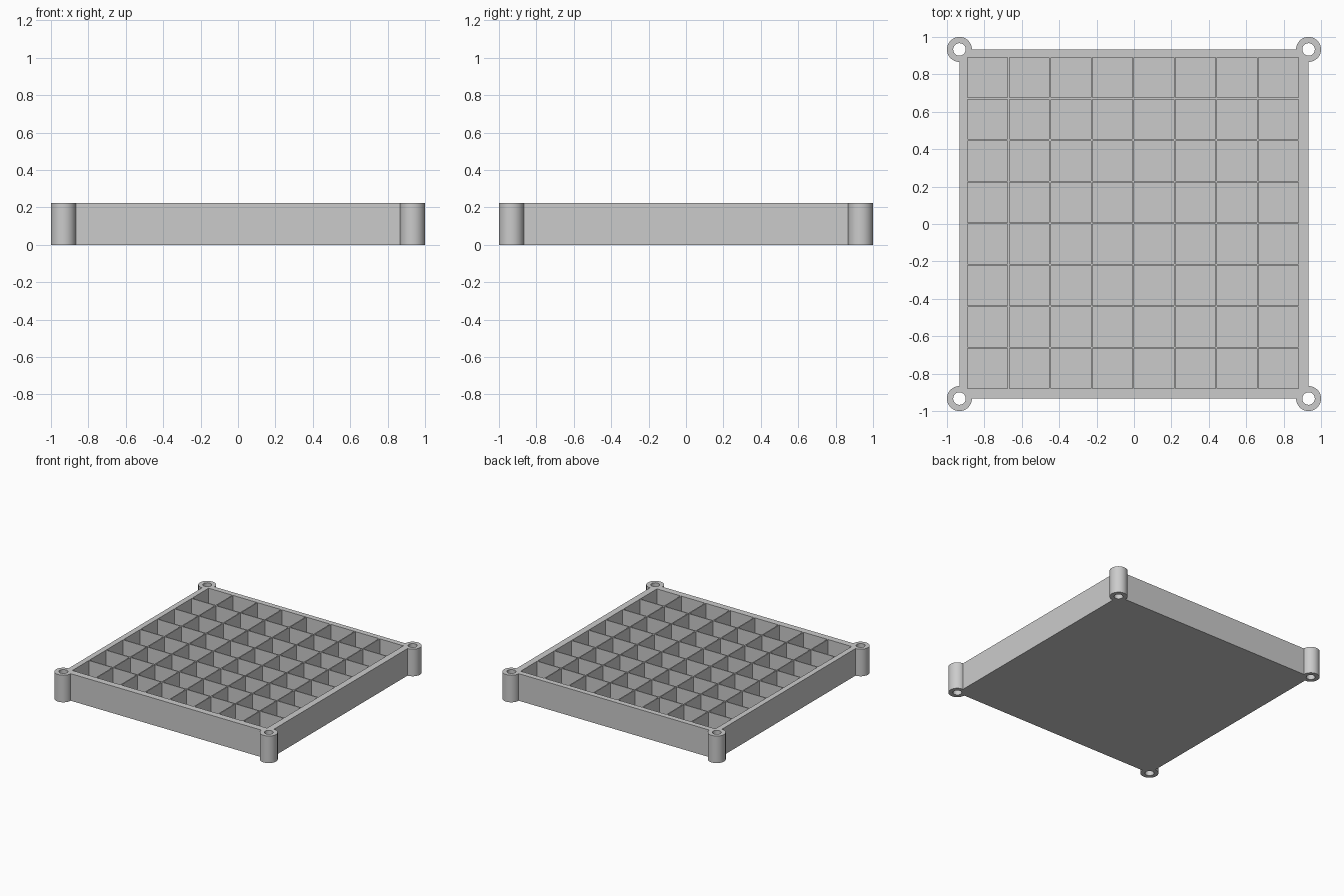
import bpy
import bmesh
import math
from mathutils import Matrix, Vector

cube = bpy.data.objects.get("Cube")
if cube:
    bpy.data.objects.remove(cube, do_unlink=True)

U = 1 / 45            # one design step
HALF = 42 * U         # half width of the tray
HEIGHT = 10 * U
FLOOR = 1 * U
PITCH = 10 * U        # compartment spacing
RIB = 0.4 * U         # thin wall between compartments
POST_R, HOLE_R = 3 * U, 1.5 * U
CORNERS = [(sx * HALF, sy * HALF) for sx in (-1, 1) for sy in (-1, 1)]

grey = bpy.data.materials.new("light grey")
grey.use_nodes = True
grey.diffuse_color = (0.6, 0.6, 0.6, 1)
grey.node_tree.nodes["Principled BSDF"].inputs["Base Color"].default_value = grey.diffuse_color


def add_box(bm, lo, hi):
    lo, hi = Vector(lo), Vector(hi)
    size = Matrix.Diagonal((*(hi - lo), 1))
    bmesh.ops.create_cube(bm, size=1, matrix=Matrix.Translation((lo + hi) / 2) @ size)


def add_cylinder(bm, x, y, radius, lo, hi):
    bmesh.ops.create_cone(bm, cap_ends=True, segments=64, radius1=radius, radius2=radius,
                          depth=hi - lo, matrix=Matrix.Translation((x, y, (lo + hi) / 2)))


def make_object(name, bm):
    mesh = bpy.data.meshes.new(name)
    bm.to_mesh(mesh)
    bm.free()
    mesh.materials.append(grey)
    obj = bpy.data.objects.new(name, mesh)
    bpy.context.collection.objects.link(obj)
    return obj


def boolean(target, tool, operation):
    mod = target.modifiers.new(tool.name, 'BOOLEAN')
    mod.operation, mod.solver, mod.object = operation, 'EXACT', tool
    bpy.context.view_layer.objects.active = target
    bpy.ops.object.modifier_apply(modifier=mod.name)
    bpy.data.objects.remove(tool, do_unlink=True)


# Tray block
bm = bmesh.new()
add_box(bm, (-HALF, -HALF, 0), (HALF, HALF, HEIGHT))
tray = make_object("compartment_tray", bm)

# Round corner posts
bm = bmesh.new()
for x, y in CORNERS:
    add_cylinder(bm, x, y, POST_R, 0, HEIGHT)
boolean(tray, make_object("corner_posts", bm), 'UNION')

# Holes through the posts
bm = bmesh.new()
for x, y in CORNERS:
    add_cylinder(bm, x, y, HOLE_R, -HEIGHT, 2 * HEIGHT)
boolean(tray, make_object("post_holes", bm), 'DIFFERENCE')

# Eight by eight grid of square compartments
bm = bmesh.new()
for i in range(-4, 4):
    for j in range(-4, 4):
        add_box(bm, (i * PITCH, j * PITCH + RIB, FLOOR),
                ((i + 1) * PITCH - RIB, (j + 1) * PITCH, 2 * HEIGHT))
boolean(tray, make_object("compartments", bm), 'DIFFERENCE')

# Smooth the round posts, keep the edges crisp
bpy.ops.object.select_all(action='DESELECT')
tray.select_set(True)
bpy.context.view_layer.objects.active = tray
bpy.ops.object.shade_smooth_by_angle(angle=math.radians(30))
